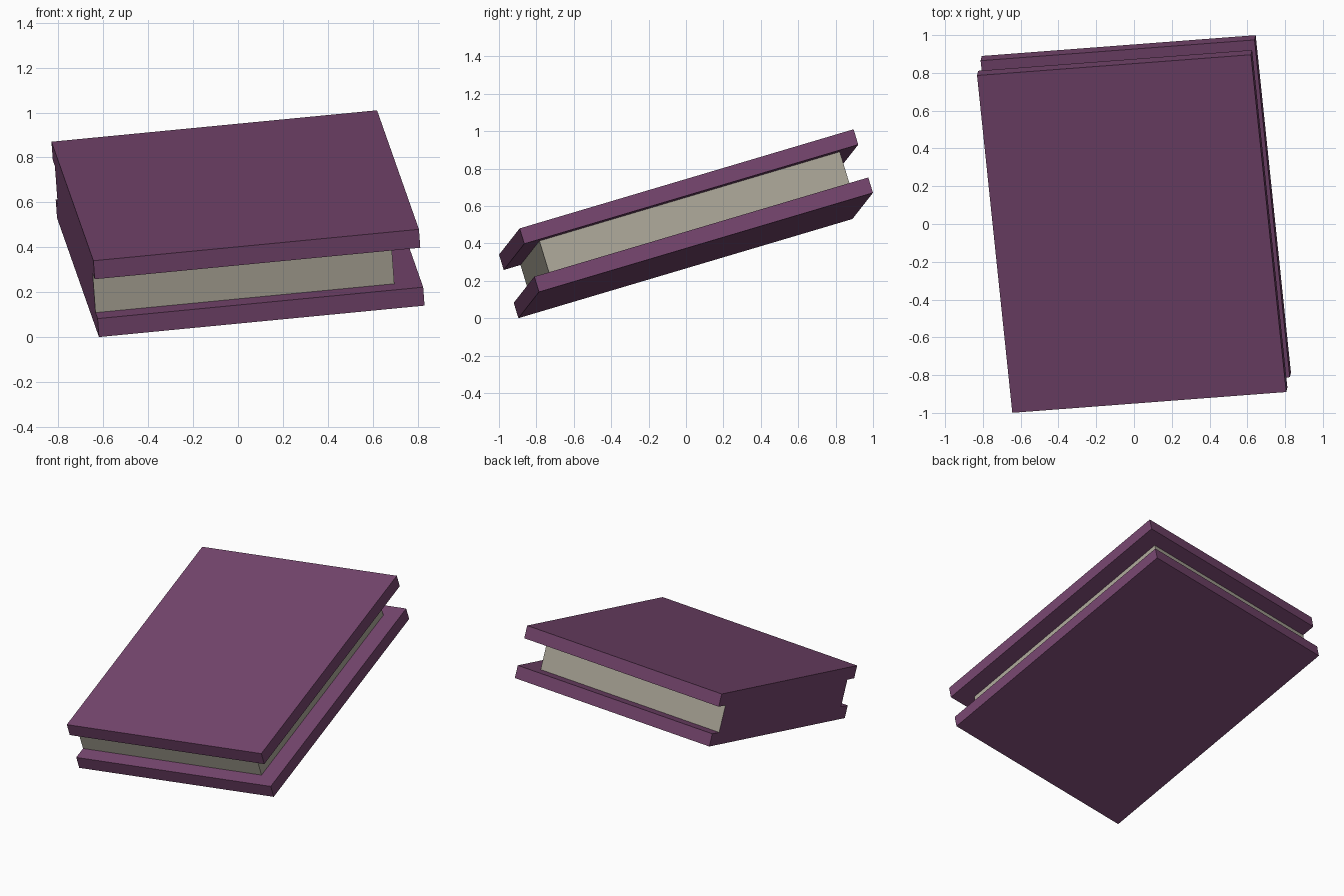
import bpy, bmesh
from mathutils import Vector, Matrix

if "Cube" in bpy.data.objects:
    bpy.data.objects.remove(bpy.data.objects["Cube"])

# Book size: width, length, thickness, and cover thickness
W, L, T, C = 1.461, 1.872, 0.356, 0.086
FORE_EDGE, END = 0.12, 0.094   # page block set back from the covers

# Tilted frame of the whole book
u = Vector((1.45, 0.11, 0.14)).normalized()
v = Vector((-0.185, 1.785, 0.53))
v = (v - u * v.dot(u)).normalized()
n = u.cross(v)
FRAME = Matrix.Translation((0, 0, 0.505)) @ Matrix((u, v, n)).transposed().to_4x4()


def material(name, rgb):
    m = bpy.data.materials.new(name)
    m.diffuse_color = (*rgb, 1)
    m.use_nodes = True
    m.node_tree.nodes["Principled BSDF"].inputs["Base Color"].default_value = m.diffuse_color
    return m


purple = material("plum cover", (0.181, 0.061, 0.156))
paper = material("grey paper", (0.413, 0.386, 0.319))


def box(name, centre, size, mats):
    mesh = bpy.data.meshes.new(name)
    bm = bmesh.new()
    bmesh.ops.create_cube(bm, size=1, matrix=Matrix.Translation(centre) @ Matrix.Diagonal((*size, 1)))
    bm.normal_update()
    # the bound side (local -x) takes the last material
    for f in bm.faces:
        f.material_index = len(mats) - 1 if f.normal.x < -0.9 else 0
    bm.to_mesh(mesh)
    bm.free()
    for m in mats:
        mesh.materials.append(m)
    ob = bpy.data.objects.new(name, mesh)
    ob.matrix_world = FRAME
    bpy.context.collection.objects.link(ob)
    return ob


# Covers
for name, s in (("top_cover", 1), ("bottom_cover", -1)):
    box(name, (0, 0, s * (T - C) / 2), (W, L, C), [purple])

# Page block, flush with the covers at the spine, whose face is cover coloured
box("pages_and_spine", (-FORE_EDGE / 2, 0, 0),
    (W - FORE_EDGE, L - 2 * END, T - 2 * C), [paper, purple])
